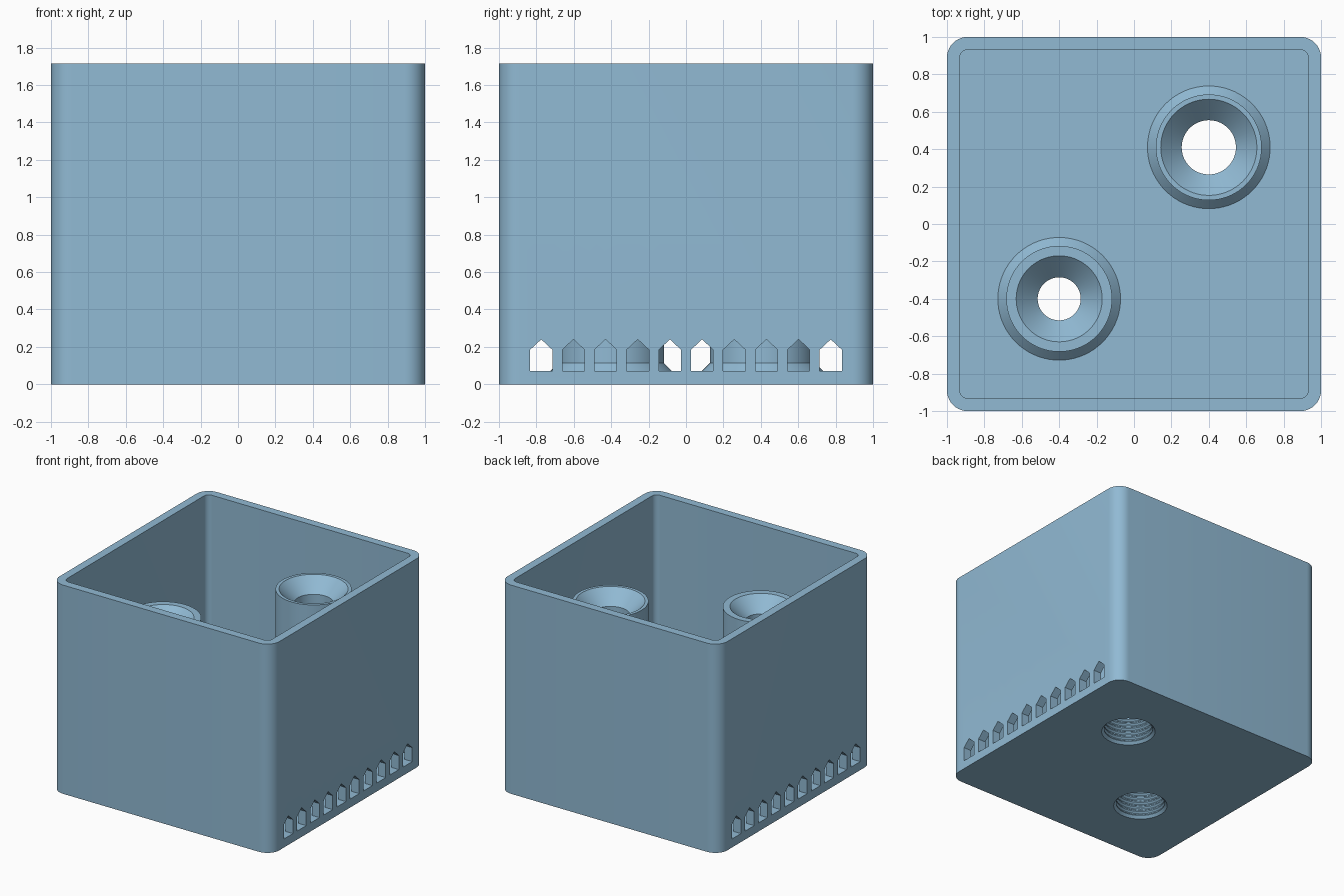
import bpy, bmesh
from math import pi, sin, cos, radians

default = bpy.data.objects.get("Cube")
if default:
    bpy.data.objects.remove(default, do_unlink=True)

HEIGHT, FLOOR, WALL = 1.715, 0.068, 0.068
SEGMENTS = 72
BORE = 0.205

paint = bpy.data.materials.new("dusty blue")
paint.use_nodes = True
paint.diffuse_color = (0.283, 0.491, 0.658, 1)
paint.node_tree.nodes["Principled BSDF"].inputs["Base Color"].default_value = paint.diffuse_color


def finish(name, bm):
    mesh = bpy.data.meshes.new(name)
    bm.to_mesh(mesh)
    bm.free()
    mesh.materials.append(paint)
    obj = bpy.data.objects.new(name, mesh)
    bpy.context.collection.objects.link(obj)
    return obj


def add_prism(bm, base, offset):
    """Extrude a closed outline of 3D points along offset."""
    face = bm.faces.new([bm.verts.new(p) for p in base])
    top = bmesh.ops.extrude_face_region(bm, geom=[face])["geom"]
    moved = [v for v in top if isinstance(v, bmesh.types.BMVert)]
    bmesh.ops.translate(bm, verts=moved, vec=offset)
    bmesh.ops.recalc_face_normals(bm, faces=bm.faces)


def rounded_square(half, radius, z, steps=10):
    points = []
    for quarter, (sx, sy) in enumerate([(1, 1), (-1, 1), (-1, -1), (1, -1)]):
        for i in range(steps + 1):
            a = (quarter + i / steps) * pi / 2
            points.append((sx * (half - radius) + radius * cos(a),
                           sy * (half - radius) + radius * sin(a), z))
    return points


def circle(x, y, r, z):
    turn = [2 * pi * i / SEGMENTS for i in range(SEGMENTS)]
    return [(x + r * cos(a), y + r * sin(a), z) for a in turn]


def smooth(obj):
    bpy.ops.object.select_all(action="DESELECT")
    obj.select_set(True)
    bpy.context.view_layer.objects.active = obj
    bpy.ops.object.shade_smooth_by_angle(angle=radians(25))


# name, x, y, top height, funnel rim radius, neck radius
POSTS = [("tall_post", 0.40, 0.41, 1.49, 0.257, 0.145),
         ("short_post", -0.40, -0.40, 1.35, 0.23, 0.115)]

# Box body
bm = bmesh.new()
add_prism(bm, rounded_square(1, 0.11, 0), (0, 0, HEIGHT))
box = finish("open_box", bm)

# Cutters: cavity, gabled vent slots on both sides, bores under the posts
cavity = bmesh.new()
add_prism(cavity, rounded_square(1 - WALL, 0.045, FLOOR), (0, 0, HEIGHT))

slots = bmesh.new()
for i in range(10):
    y = (i - 4.5) * 0.172
    gable = [(-0.059, 0.07), (0.059, 0.07), (0.059, 0.185), (0, 0.24), (-0.059, 0.185)]
    add_prism(slots, [(-1.2, y + dy, z) for dy, z in gable], (2.4, 0, 0))

bores = bmesh.new()
for _, x, y, *_rest in POSTS:
    add_prism(bores, circle(x, y, BORE, -0.1), (0, 0, 0.25))

cutters = []
for name, cut in (("cavity_cutter", cavity), ("slot_cutter", slots), ("bore_cutter", bores)):
    cutter = finish(name, cut)
    cutter.hide_render = True
    mod = box.modifiers.new(name, "BOOLEAN")
    mod.operation, mod.solver, mod.object = "DIFFERENCE", "EXACT", cutter
    cutters.append(cutter)
depsgraph = bpy.context.evaluated_depsgraph_get()
cut_mesh = bpy.data.meshes.new_from_object(box.evaluated_get(depsgraph))
box.modifiers.clear()
box.data = cut_mesh
for cutter in cutters:
    bpy.data.objects.remove(cutter, do_unlink=True)
smooth(box)


def post(name, x, y, top, rim, neck):
    """Hollow post: threaded socket below, funnel above, flared foot."""
    profile = [(BORE, 0), (0.185, 0.02)]
    pitch, turns = 0.04, 12
    for i in range(turns):
        z = 0.02 + i * pitch
        profile += [(0.185, z + pitch * 0.15), (0.2, z + pitch * 0.45),
                    (0.2, z + pitch * 0.6), (0.185, z + pitch * 0.9)]
    socket = 0.02 + turns * pitch
    profile += [(0.185, socket), (neck, socket + 0.185 - neck),
                (neck, top - (rim - neck)), (rim, top), (0.283, top),
                (0.283, FLOOR + 0.045), (0.328, FLOOR)]
    bm = bmesh.new()
    rings = [[bm.verts.new(p) for p in circle(x, y, r, z)] for r, z in profile]
    for low, high in zip(rings, rings[1:]):
        for i in range(SEGMENTS):
            j = (i + 1) % SEGMENTS
            bm.faces.new((low[i], high[i], high[j], low[j]))
    smooth(finish(name, bm))


for spec in POSTS:
    post(*spec)
